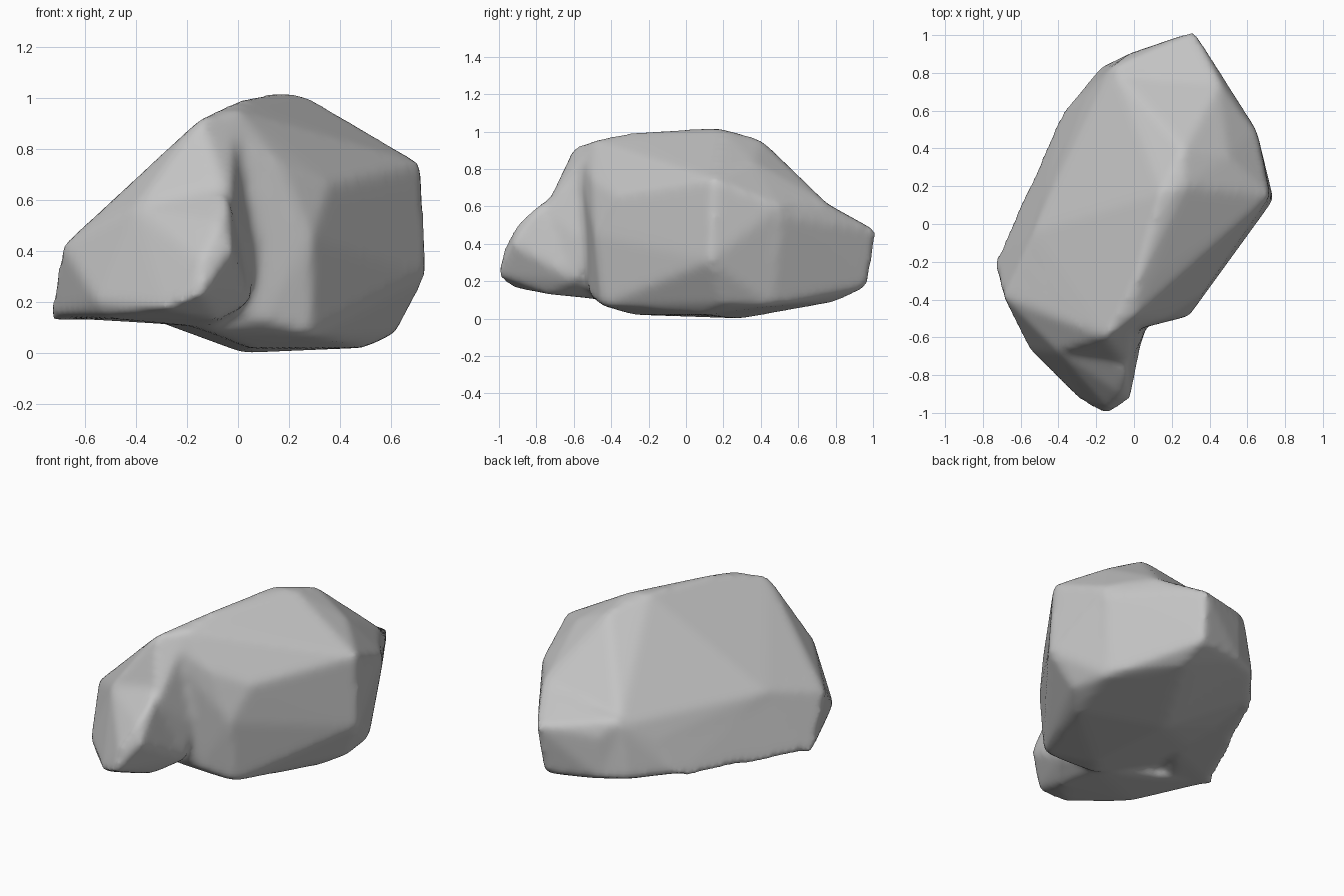
import bpy
import bmesh

default_cube = bpy.data.objects.get("Cube")
if default_cube:
    bpy.data.objects.remove(default_cube, do_unlink=True)


def make_material(name, colour):
    material = bpy.data.materials.new(name)
    material.use_nodes = True
    material.diffuse_color = colour
    for node in material.node_tree.nodes:
        if node.type == 'BSDF_PRINCIPLED':
            node.inputs["Base Color"].default_value = colour
            node.inputs["Roughness"].default_value = 0.9
    return material


def add_hull(bm, corners):
    """Wrap a convex lump around its corner points."""
    verts = [bm.verts.new(corner) for corner in corners]
    result = bmesh.ops.convex_hull(bm, input=verts)
    spare = set(result["geom_interior"]) | set(result["geom_unused"])
    spare = [item for item in spare if isinstance(item, bmesh.types.BMVert)]
    bmesh.ops.delete(bm, geom=spare, context='VERTS')


# Main boulder: long ridge, sloping left flank, steep right flank
ridge = [
    (-.15, -.6, .92), (0, -.49, .95), (.02, -.28, 1), (.14, .16, 1.02),
    (.26, .2, 1.01), (.26, .4, .96), (.28, .57, .77), (.45, .74, .63),
]
right_shoulder = [(.1, -.28, .96), (.32, .05, .92), (.5, .36, .84)]
left_flank = [
    (-.69, -.39, .42), (-.66, -.18, .25), (-.47, .3, .2), (-.36, .61, .2),
    (-.53, -.04, .51), (-.41, .22, .47), (-.26, .66, .4), (-.18, .83, .2),
    (-.12, .83, .52), (-.03, .9, .19),
]
right_flank = [
    (.09, -.53, .4), (.09, -.52, .13), (.29, -.49, .45), (.17, -.5, .74),
    (.36, -.37, .66), (.29, -.45, .07), (.53, -.1, .35), (.74, .13, .31),
    (.72, .15, .74), (.62, .2, .08), (.65, .5, .6), (.58, .46, .07),
]
base = [
    (.3, .8, .09), (.02, .3, 0), (.05, -.28, .02), (.5, .1, .02),
    (-.1, -.45, .08),
]

# Blunt shelf at the back
back_shelf = [
    (.32, 1.02, .47), (.3, .97, .17), (.3, .8, .09), (-.03, .9, .19),
    (-.03, .9, .45), (-.12, .83, .55), (.3, .83, .57), (.46, .75, .62),
    (.65, .5, .55), (.58, .46, .07), (.1, .4, .5),
]

# Steep skirt along the foot of the left flank
left_skirt = [
    (-.74, -.2, .13), (-.69, -.39, .42), (-.55, -.4, .14), (-.36, -.05, .13),
    (-.47, .3, .17), (-.37, .62, .18), (-.53, -.04, .5), (-.26, .66, .4),
    (-.15, -.5, .8), (0, .3, .7),
]

# Low spur reaching forward from the left flank
spur = [
    (-.69, -.39, .42), (-.74, -.2, .14), (-.55, -.67, .2), (-.53, -.65, .14),
    (-.28, -.94, .17), (-.14, -1.01, .23), (-.14, -.98, .36), (-.02, -.93, .4),
    (-.07, -.9, .51), (-.03, -.8, .6), (-.4, -.68, .57), (-.1, -.72, .65),
    (-.08, -.74, .13), (-.1, -.45, .1), (-.45, -.3, .14), (-.01, -.68, .35),
    (.05, -.58, .2), (-.1, -.5, .7),
]

# Shoulder joining the spur to the end of the ridge
shoulder = [
    (-.15, -.6, .92), (-.69, -.39, .42), (-.4, -.68, .57), (-.1, -.72, .65),
    (-.03, -.76, .58), (0, -.49, .94), (.07, -.54, .4), (.06, -.58, .2),
    (-.2, -.4, .3),
]

bm = bmesh.new()
boulder = ridge + right_shoulder + left_flank + right_flank + base
for lump in (boulder, back_shelf, left_skirt, spur, shoulder):
    add_hull(bm, lump)
bmesh.ops.recalc_face_normals(bm, faces=bm.faces)
mesh = bpy.data.meshes.new("rock")
bm.to_mesh(mesh)
bm.free()

rock = bpy.data.objects.new("rock", mesh)
bpy.context.collection.objects.link(rock)
mesh.materials.append(make_material("stone grey", (.55, .55, .55, 1)))

# Fuse the lumps into one weathered skin
fuse = rock.modifiers.new("fuse", 'REMESH')
fuse.mode = 'VOXEL'
fuse.voxel_size = .022
fuse.use_smooth_shade = True
weather = rock.modifiers.new("weather", 'SMOOTH')
weather.factor = .5
weather.iterations = 10
